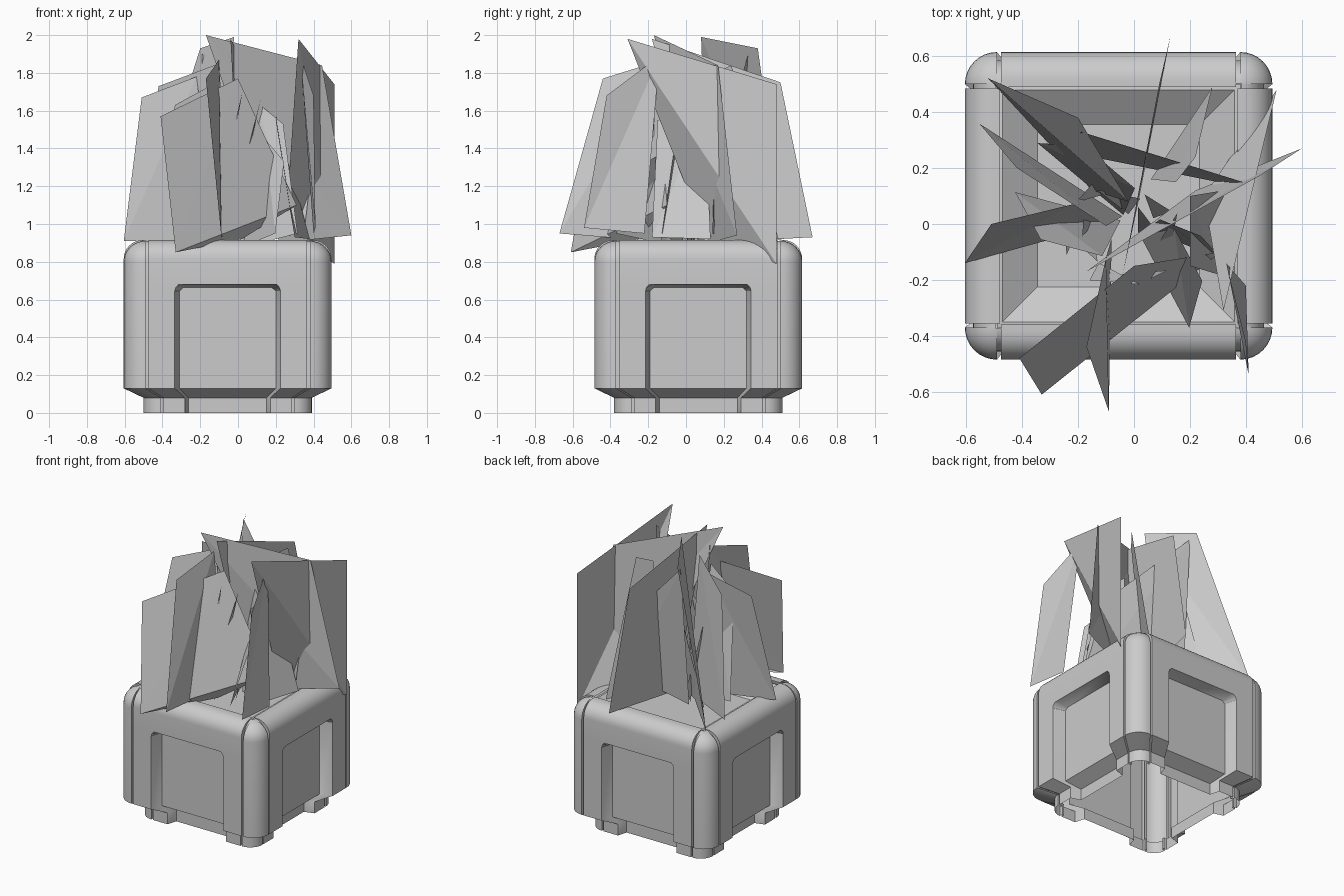
import bpy, bmesh, math, random
from mathutils import Matrix, Vector

if "Cube" in bpy.data.objects:
    bpy.data.objects.remove(bpy.data.objects["Cube"])

CX, CY = -0.055, 0.065      # planter centre
TOP, ROUND = 0.915, 0.10    # rim height and edge radius
random.seed(4)


def make_object(name, bm, smooth=True):
    bmesh.ops.recalc_face_normals(bm, faces=bm.faces)
    me = bpy.data.meshes.new(name)
    bm.to_mesh(me)
    bm.free()
    ob = bpy.data.objects.new(name, me)
    bpy.context.collection.objects.link(ob)
    if smooth:
        bpy.ops.object.select_all(action='DESELECT')
        bpy.context.view_layer.objects.active = ob
        ob.select_set(True)
        bpy.ops.object.shade_smooth_by_angle(angle=math.radians(32))
    return ob


def loft(name, rings, turn=0, closed=False):
    """Skin through horizontal outlines (points, z); the foot is tapered inward."""
    bm = bmesh.new()
    rot = Matrix.Translation((CX, CY, 0)) @ Matrix.Rotation(turn * math.pi / 2, 4, 'Z')
    loops = []
    for pts, z in rings:
        k = 0.81 if z < 0.1 else 1.0
        loops.append([bm.verts.new(rot @ Vector((x * k, y * k, z))) for x, y in pts])
    n = len(loops[0])
    for a, b in zip(loops, loops[1:]):
        for i in range(n if closed else n - 1):
            j = (i + 1) % n
            bm.faces.new((a[i], a[j], b[j], b[i]))
    if closed:
        bm.faces.new(loops[-1])
    return make_object(name, bm)


def wall_ring(z, d, o=0.28, i=0.255, r=0.465):
    """Side panel outline at one height: d = outer face, r = recess face."""
    return ([(-0.42, 0.03 - d), (-0.42, -d), (-o, -d), (-i, -r),
             (i, -r), (o, -d), (0.42, -d), (0.42, 0.03 - d)], z)


def square(h):
    return [(-h, -h), (h, -h), (h, h), (-h, h)]


def corner_ring(z, r):
    """Quarter-round post with small flanges tucked behind the panels."""
    c = 0.435
    arc = [(c + r * math.cos(t * math.pi / 16), c + r * math.sin(t * math.pi / 16))
           for t in range(9)]
    f = c + r * 0.74
    return ([(f, c - 0.02), (f, c)] + arc + [(c, f), (c - 0.02, f)], z)


# Side panels with recesses, and rounded corner posts (open shells)
arc = [k * math.pi / 16 for k in range(9)]
for s in range(4):
    rings = [wall_ring(z, 0.55) for z in (0, 0.08, 0.13, 0.645)]
    rings += [wall_ring(0.663, 0.55, 0.275, 0.235), wall_ring(0.68, 0.55, 0.26, 0.235, 0.55)]
    rings += [wall_ring(TOP - ROUND + ROUND * math.sin(a), d, r=d)
              for a in arc for d in [0.45 + ROUND * math.cos(a)]]
    rings.append(wall_ring(TOP, 0.425, r=0.425))
    loft("side_panel_%d" % s, rings, s)

    rings = [corner_ring(z, 0.115) for z in (0, 0.08, 0.13)]
    rings += [corner_ring(TOP - 0.115 + 0.11 * math.sin(a), max(0.115 * math.cos(a), 0.004))
              for a in arc]
    loft("corner_post_%d" % s, rings, s)

# Sloped inner rim and soil
loft("inner_rim_and_soil", [(square(h), z) for h, z in (
    (0.435, 0.895), (0.415, 0.9), (0.29, 0.81))], closed=True)


def leaf(name, pts):
    bm = bmesh.new()
    v = [bm.verts.new(p) for p in pts]
    for a, b in zip(v[1:], v[2:]):
        bm.faces.new((v[0], a, b))
    return make_object(name, bm, False)


# Large leaf cards
cards = [
    ((-.17, -.17, 2.0), (.445, .17, 1.84), (.60, .27, .94), (.22, .12, .9)),
    ((.32, -.31, 1.98), (.51, .48, 1.74), (.51, .48, .79), (.25, .10, .95)),
    ((-.04, -.18, 1.98), (.09, .50, 1.75), (.13, .67, .93), (.02, .10, .9)),
    ((-.52, .52, .92), (-.20, .38, 1.93), (-.02, .08, 1.99), (-.15, .12, .9)),
    ((-.605, -.14, .91), (-.51, 0, 1.67), (-.22, .07, 1.78), (-.10, 0, .9)),
    ((-.09, -.67, .95), (-.17, -.44, 1.77), (-.10, -.12, 1.87), (-.08, -.05, .9)),
    ((-.33, -.61, .85), (-.41, -.48, 1.57), (0, -.15, 1.77), (.31, -.10, 1.1), (.02, -.25, .92)),
    ((.41, -.54, .98), (.40, -.42, 1.68), (.33, -.14, 1.89), (.40, -.22, .95)),
    ((.28, .49, .92), (.22, .24, 1.84), (.15, .15, 1.8), (.06, .16, .95)),
    ((-.19, .33, 1.9), (.39, .15, 1.3), (.35, .14, .95), (-.20, .25, .92)),
    ((.30, -.18, .93), (.20, -.15, 1.55), (.20, .10, 1.59), (.38, .13, .92)),
]
for i, pts in enumerate(cards):
    leaf("leaf_%d" % i, pts)

# Mid-sized cards: reach direction, length, top height, sideways lean
for i, (ang, reach, top, lean) in enumerate((
        (147, .66, 1.85, .06), (165, .44, 1.75, .14), (-62, .42, 1.45, .12),
        (-22, .34, 1.65, .05), (140, .45, 1.6, -.1))):
    a = math.radians(ang)
    d, n = Vector((math.cos(a), math.sin(a), 0)), Vector((-math.sin(a), math.cos(a), 0))
    up = Vector((0, 0, 1))
    leaf("fill_leaf_%d" % i, (d * reach + up * 0.95, d * reach * 0.7 + n * lean + up * (top - 0.12),
                              d * 0.08 + n * lean + up * top, d * 0.05 + up * 0.88))

# Thin slivers around the middle
for i in range(10):
    a = i * 2.4
    d, n = Vector((math.cos(a), math.sin(a), 0)), Vector((-math.sin(a), math.cos(a), 0))
    base = Vector((-0.07, -0.03, 0)) + d * random.uniform(0.06, 0.16)
    lean = n * random.uniform(0.08, 0.2)
    h = random.uniform(1.35, 1.75)
    leaf("sliver_%d" % i, (base + Vector((0, 0, 0.86)), base + d * 0.07 + Vector((0, 0, 0.98)),
                           base + lean + Vector((0, 0, h))))
